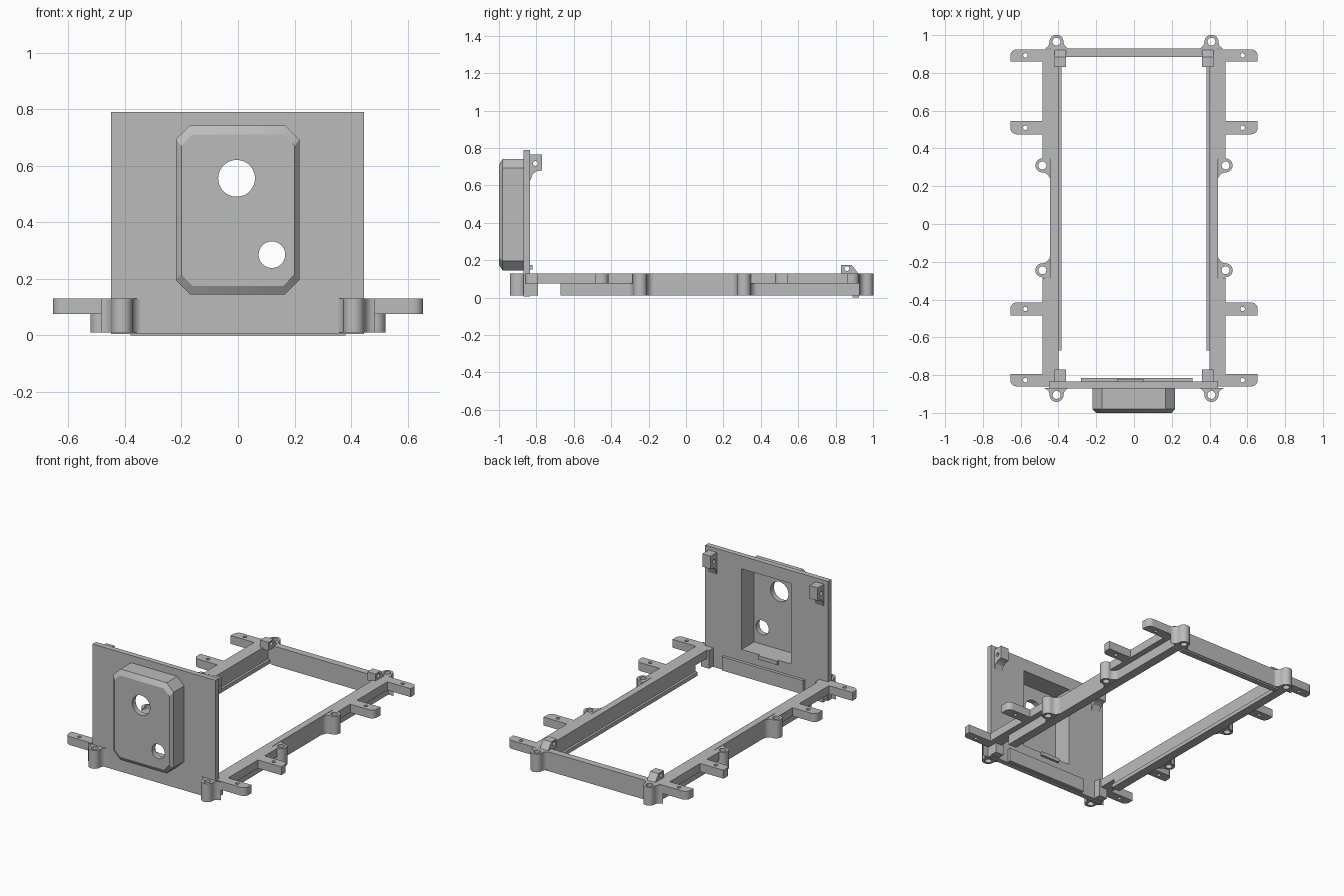
import bpy, bmesh
from math import sin, cos, pi
from mathutils import Matrix

if "Cube" in bpy.data.objects:
    bpy.data.objects.remove(bpy.data.objects["Cube"])

grey = bpy.data.materials.new("plain_grey")
grey.use_nodes = True
grey.diffuse_color = (0.5, 0.5, 0.5, 1)
grey.node_tree.nodes["Principled BSDF"].inputs["Base Color"].default_value = (0.5, 0.5, 0.5, 1)

AXES = {  # profile axes (a, b) and extrusion axis c
    "Z": Matrix.Identity(4),
    "Y": Matrix(((1, 0, 0, 0), (0, 0, 1, 0), (0, 1, 0, 0), (0, 0, 0, 1))),
    "X": Matrix(((0, 0, 1, 0), (1, 0, 0, 0), (0, 1, 0, 0), (0, 0, 0, 1))),
}
parts = []


def add_object(name, mesh):
    obj = bpy.data.objects.new(name, mesh)
    bpy.context.collection.objects.link(obj)
    mesh.materials.clear()
    mesh.materials.append(grey)
    parts.append(obj)
    return obj


def clean(mesh):
    bm = bmesh.new()
    bm.from_mesh(mesh)
    bmesh.ops.remove_doubles(bm, verts=bm.verts, dist=0.0002)
    bmesh.ops.recalc_face_normals(bm, faces=bm.faces)
    bm.to_mesh(mesh)
    bm.free()


def evaluated_mesh(obj):
    deps = bpy.context.evaluated_depsgraph_get()
    return bpy.data.meshes.new_from_object(obj.evaluated_get(deps))


def plate(name, loops, lo, hi, axis="Z"):
    """Extrude a flat outline, with any further loops as holes."""
    curve = bpy.data.curves.new(name, "CURVE")
    curve.dimensions = "2D"
    curve.fill_mode = "BOTH"
    curve.extrude = (hi - lo) / 2
    for loop in loops:
        spline = curve.splines.new("POLY")
        spline.points.add(len(loop) - 1)
        for point, (a, b) in zip(spline.points, loop):
            point.co = (a, b, 0, 1)
        spline.use_cyclic_u = True
    temp = bpy.data.objects.new(name + "_outline", curve)
    bpy.context.collection.objects.link(temp)
    mesh = evaluated_mesh(temp)
    bpy.data.objects.remove(temp)
    mesh.transform(AXES[axis] @ Matrix.Translation((0, 0, (lo + hi) / 2)))
    clean(mesh)
    return add_object(name, mesh)


def rect(a0, a1, b0, b1):
    return [(a0, b0), (a1, b0), (a1, b1), (a0, b1)]


def octagon(a0, a1, b0, b1, c):
    return [(a0 + c, b0), (a1 - c, b0), (a1, b0 + c), (a1, b1 - c),
            (a1 - c, b1), (a0 + c, b1), (a0, b1 - c), (a0, b0 + c)]


def arc(a, b, r, start=0, end=2 * pi, n=32):
    return [(a + r * cos(start + (end - start) * i / n),
             b + r * sin(start + (end - start) * i / n)) for i in range(n)]


def box(name, x0, x1, y0, y1, z0, z1):
    return plate(name, [rect(x0, x1, y0, y1)], z0, z1)


BOTTOM, SHELF, TOP = 0.01, 0.075, 0.13


def lug(name, x, y, turn):
    """Screw boss with flared root; turn maps profile to the plan."""
    r, h = 0.037, 0.04
    outline = arc(-2 * r, h, r, -pi / 2, 0, 8)[::-1]
    outline = arc(2 * r, h, r, 1.5 * pi, pi, 8) + arc(0, h, r, 0, pi, 16) + [(-r, h)] + outline
    loops = [[(x + p[0], y + p[1]) for p in map(turn, loop)]
             for loop in (outline, arc(0, h, 0.021))]
    plate(name, loops, BOTTOM, TOP)


def clip(name, x0, x1, profile, hole):
    plate(name, [profile, arc(*hole, 0.013, n=16)], x0, x1, "X")


def ear(name, s, y0, y1, round_top):
    """Side mounting tab with one rounded outer corner and a screw hole."""
    tip, r = 0.655, 0.035
    if round_top:
        end = [(tip, y0)] + arc(tip - r, y1 - r, r, 0, pi / 2, 8) + [(tip - r, y1)]
    else:
        end = [(tip - r, y0)] + arc(tip - r, y0 + r, r, -pi / 2, 0, 8) + [(tip, y1)]
    outline = [(0.485, y0)] + end + [(0.485, y1)]
    hole = arc(0.575, (y0 + y1) / 2, 0.012, n=16)
    plate(name, [[(s * x, y) for x, y in loop] for loop in (outline, hole)], SHELF, TOP)


# Mirrored side rails, ears, lugs and clips
for s, side in ((1, "left"), (-1, "right")):
    def sided_box(name, x0, x1, *rest):
        box(side + "_" + name, min(s * x0, s * x1), max(s * x0, s * x1), *rest)

    sided_box("rail", 0.4, 0.445, -0.67, 0.93, BOTTOM, TOP)
    sided_box("rail_ledge", 0.385, 0.4, -0.67, 0.885, BOTTOM, 0.035)
    sided_box("rail_front_bridge", 0.4, 0.445, -0.79, -0.67, SHELF, TOP)
    sided_box("front_corner", 0.385, 0.445, -0.835, -0.79, BOTTOM, TOP)
    sided_box("front_shelf", 0.445, 0.485, -0.86, -0.285, SHELF, TOP)
    sided_box("back_shelf", 0.445, 0.485, 0.345, 0.925, SHELF, TOP)

    ears = ((-0.86, -0.795, False), (-0.485, -0.415, True),
            (0.475, 0.545, False), (0.86, 0.925, True))
    for i, (y0, y1, up) in enumerate(ears):
        ear(f"{side}_ear_{i + 1}", s, y0, y1, up)

    lug(side + "_front_lug", s * 0.41, -0.865, lambda p: (p[0], -p[1]))
    lug(side + "_back_lug", s * 0.41, 0.925, lambda p: p)
    for label, y in (("fore", -0.245), ("aft", 0.31)):
        lug(f"{side}_{label}_lug", s * 0.445, y, lambda p: (s * p[1], p[0]))

    x0, x1 = sorted((s * 0.36, s * 0.42))
    clip(side + "_panel_clip", x0, x1,
         [(-0.835, 0.62), (-0.82, 0.66), (-0.8, 0.675), (-0.77, 0.68),
          (-0.77, 0.765), (-0.835, 0.765)], (-0.805, 0.717))
    clip(side + "_back_clip", x0, x1,
         [(0.83, 0.12), (0.92, 0.12), (0.92, 0.13), (0.885, 0.175), (0.83, 0.175)],
         (0.86, 0.155))

# Cross bar at the back, lip and tab behind the panel
box("back_bar", -0.4, 0.4, 0.885, 0.93, BOTTOM, TOP)
box("back_bar_foot", -0.38, 0.38, 0.89, 0.925, 0, BOTTOM)
box("panel_lip", -0.28, 0.31, -0.835, -0.815, BOTTOM, 0.1)
box("cavity_tab", -0.09, 0.05, -0.87, -0.82, 0.15, 0.175)

# Upright front panel with its opening
opening = rect(-0.18, 0.18, 0.175, 0.705)
plate("front_panel", [rect(-0.45, 0.445, 0.005, 0.79), opening], -0.87, -0.835, "Y")

# Hollow cover with chamfered rim
bm = bmesh.new()
rings = []
for y, loop in ((-0.87, octagon(-0.22, 0.217, 0.145, 0.742, 0.05)),
                (-0.98, octagon(-0.22, 0.217, 0.145, 0.742, 0.05)),
                (-1.0, octagon(-0.2, 0.2, 0.175, 0.71, 0.04))):
    rings.append([bm.verts.new((x, y, z)) for x, z in loop])
for a, b in zip(rings, rings[1:]):
    for i in range(len(a)):
        j = (i + 1) % len(a)
        bm.faces.new((a[i], a[j], b[j], b[i]))
bm.faces.new(rings[0])
bm.faces.new(rings[-1])
bmesh.ops.recalc_face_normals(bm, faces=bm.faces)
shell = bpy.data.meshes.new("cover")
bm.to_mesh(shell)
bm.free()
cover = add_object("cover", shell)

cutters = [plate("cavity_cutter", [opening], -0.965, -0.8, "Y"),
           plate("large_hole_cutter", [arc(-0.005, 0.555, 0.065, n=48)], -1.1, -0.95, "Y"),
           plate("small_hole_cutter", [arc(0.12, 0.285, 0.047, n=48)], -1.1, -0.95, "Y")]
for cutter in cutters:
    mod = cover.modifiers.new("cut", "BOOLEAN")
    mod.operation, mod.solver, mod.object = "DIFFERENCE", "EXACT", cutter
    cutter.hide_render = True
cut_mesh = evaluated_mesh(cover)
cover.modifiers.clear()
cover.data = cut_mesh
for cutter in cutters:
    parts.remove(cutter)
    bpy.data.objects.remove(cutter)

# Smooth the round walls, keep the edges crisp
bpy.ops.object.select_all(action="DESELECT")
for obj in parts:
    obj.select_set(True)
bpy.context.view_layer.objects.active = cover
bpy.ops.object.shade_smooth_by_angle(angle=0.5)
